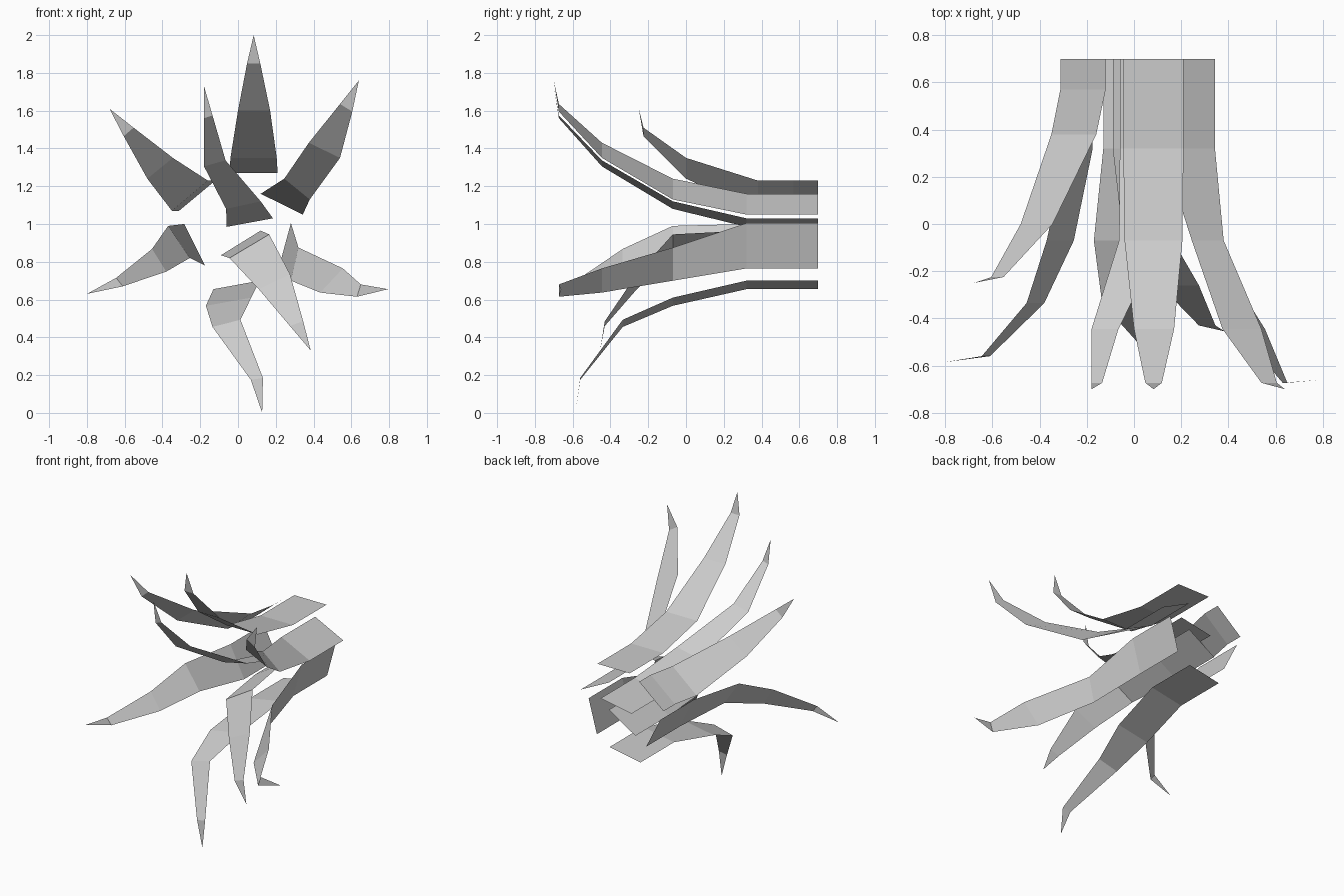
import bpy

BACK = 0.7
LONG = (0.32, -0.07, -0.445, -0.673, -0.7)   # y of base bend, curl rows and tip
MID = (0.32, -0.07, -0.335, -0.56, -0.585)
SHORT = (0.32, -0.07, -0.26, -0.43, -0.455)
HIGH = (0.57, 0.38, 0.0, -0.225, -0.25)


def blade(name, ys, edge_a, edge_b, tip):
    """Curled flat blade: straight run from the back, then rows narrowing to a tip.
    Edges hold (x, z) per row, going clockwise from a to b seen from the front."""
    verts = []
    rows = [BACK] + list(ys[:4])
    for y, a, b in zip(rows, [edge_a[0]] + edge_a, [edge_b[0]] + edge_b):
        verts += [(a[0], y, a[1]), (b[0], y, b[1])]
    verts.append((tip[0], ys[4], tip[1]))
    faces = [(2 * i, 2 * i + 2, 2 * i + 3, 2 * i + 1) for i in range(4)]
    faces.append((8, 10, 9))
    mesh = bpy.data.meshes.new(name)
    mesh.from_pydata(verts, [], faces)
    mesh.update()
    ob = bpy.data.objects.new(name, mesh)
    bpy.context.collection.objects.link(ob)
    return ob


# Upper blades, curling upward
blade("blade_top", LONG,
      [(-0.045, 1.27), (-0.04, 1.35), (0.0, 1.6), (0.048, 1.85)],
      [(0.21, 1.27), (0.205, 1.35), (0.17, 1.6), (0.118, 1.85)], (0.083, 2.0))
blade("blade_upper_right", LONG,
      [(0.12, 1.16), (0.245, 1.24), (0.375, 1.43), (0.54, 1.635)],
      [(0.343, 1.05), (0.38, 1.13), (0.54, 1.35), (0.605, 1.595)], (0.64, 1.76))
blade("blade_upper_middle", LONG,
      [(-0.06, 0.985), (-0.063, 1.08), (-0.18, 1.305), (-0.18, 1.56)],
      [(0.185, 1.03), (0.12, 1.12), (-0.066, 1.337), (-0.135, 1.575)], (-0.18, 1.73))
blade("blade_upper_left", HIGH,
      [(-0.312, 1.07), (-0.35, 1.07), (-0.48, 1.24), (-0.605, 1.465)],
      [(-0.12, 1.23), (-0.16, 1.23), (-0.345, 1.35), (-0.553, 1.51)], (-0.68, 1.61))

# Lower blades, curling sideways and down
blade("blade_lower_left", MID,
      [(-0.175, 0.78), (-0.255, 0.82), (-0.38, 0.748), (-0.61, 0.67)],
      [(-0.285, 1.0), (-0.37, 0.99), (-0.455, 0.868), (-0.645, 0.715)], (-0.8, 0.63))
blade("blade_lower_right", LONG[:4] + (-0.66,),
      [(0.28, 1.005), (0.32, 0.875), (0.555, 0.765), (0.65, 0.68)],
      [(0.215, 0.765), (0.28, 0.7), (0.435, 0.637), (0.63, 0.615)], (0.795, 0.655))
blade("blade_lower_middle", SHORT,
      [(0.12, 0.965), (0.165, 0.945), (0.275, 0.735), (0.345, 0.485)],
      [(-0.09, 0.835), (-0.045, 0.82), (0.11, 0.655), (0.275, 0.46)], (0.385, 0.33))
blade("blade_bottom", MID,
      [(0.115, 0.7), (0.07, 0.61), (0.013, 0.493), (0.132, 0.185)],
      [(-0.13, 0.655), (-0.17, 0.567), (-0.135, 0.455), (0.068, 0.175)], (0.128, 0.0))
